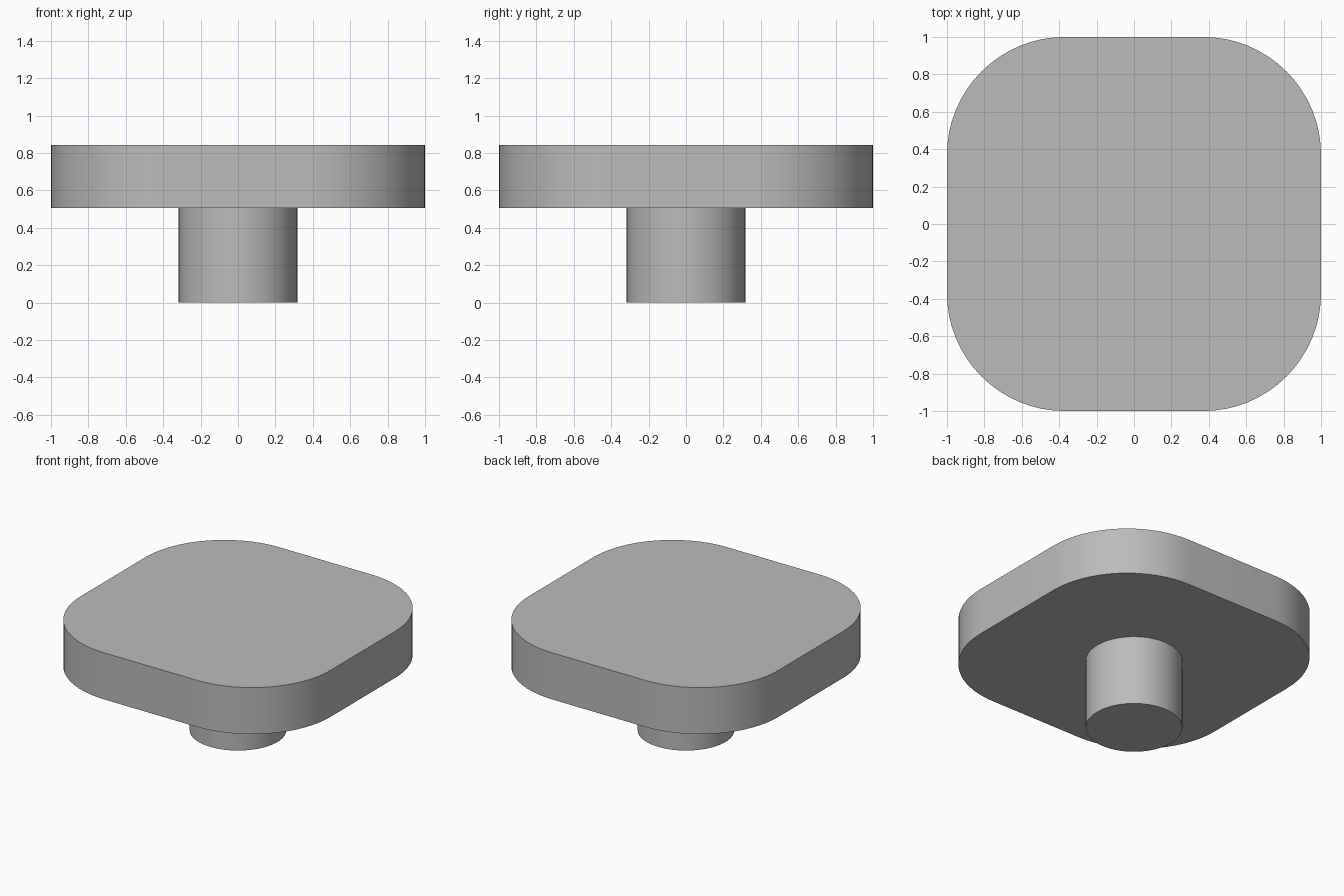
import bpy, bmesh, math

cube = bpy.data.objects.get("Cube")
if cube:
    bpy.data.objects.remove(cube, do_unlink=True)

grey = bpy.data.materials.new("plain grey")
grey.use_nodes = True
colour = (0.5, 0.5, 0.5, 1)
grey.diffuse_color = colour
grey.node_tree.nodes["Principled BSDF"].inputs["Base Color"].default_value = colour


def rounded_square(half, radius, steps):
    """Outline of a square with arc corners; half == radius gives a circle."""
    pts = []
    c = half - radius
    for q, (sx, sy) in enumerate([(1, 1), (-1, 1), (-1, -1), (1, -1)]):
        last = steps if c == 0 else steps + 1
        for i in range(last):
            a = (q + i / steps) * math.pi / 2
            pts.append((sx * c + radius * math.cos(a), sy * c + radius * math.sin(a)))
    return pts


def extrude_outline(name, outline, z0, z1):
    """Closed prism with smooth sides and sharp rims."""
    bm = bmesh.new()
    base = bm.faces.new([bm.verts.new((x, y, z0)) for x, y in outline])
    top = bmesh.ops.extrude_face_region(bm, geom=[base], use_keep_orig=True)
    verts = [v for v in top["geom"] if isinstance(v, bmesh.types.BMVert)]
    bmesh.ops.translate(bm, verts=verts, vec=(0, 0, z1 - z0))
    bmesh.ops.recalc_face_normals(bm, faces=bm.faces)
    mesh = bpy.data.meshes.new(name)
    bm.to_mesh(mesh)
    bm.free()
    mesh.materials.append(grey)
    obj = bpy.data.objects.new(name, mesh)
    bpy.context.collection.objects.link(obj)
    bpy.ops.object.select_all(action="DESELECT")
    obj.select_set(True)
    bpy.context.view_layer.objects.active = obj
    bpy.ops.object.shade_smooth_by_angle(angle=math.radians(30))
    return obj


# Cylindrical stem and the rounded square slab resting on it
extrude_outline("stem", rounded_square(0.317, 0.317, 16), 0, 0.505)
extrude_outline("slab", rounded_square(1, 0.63, 16), 0.505, 0.842)
